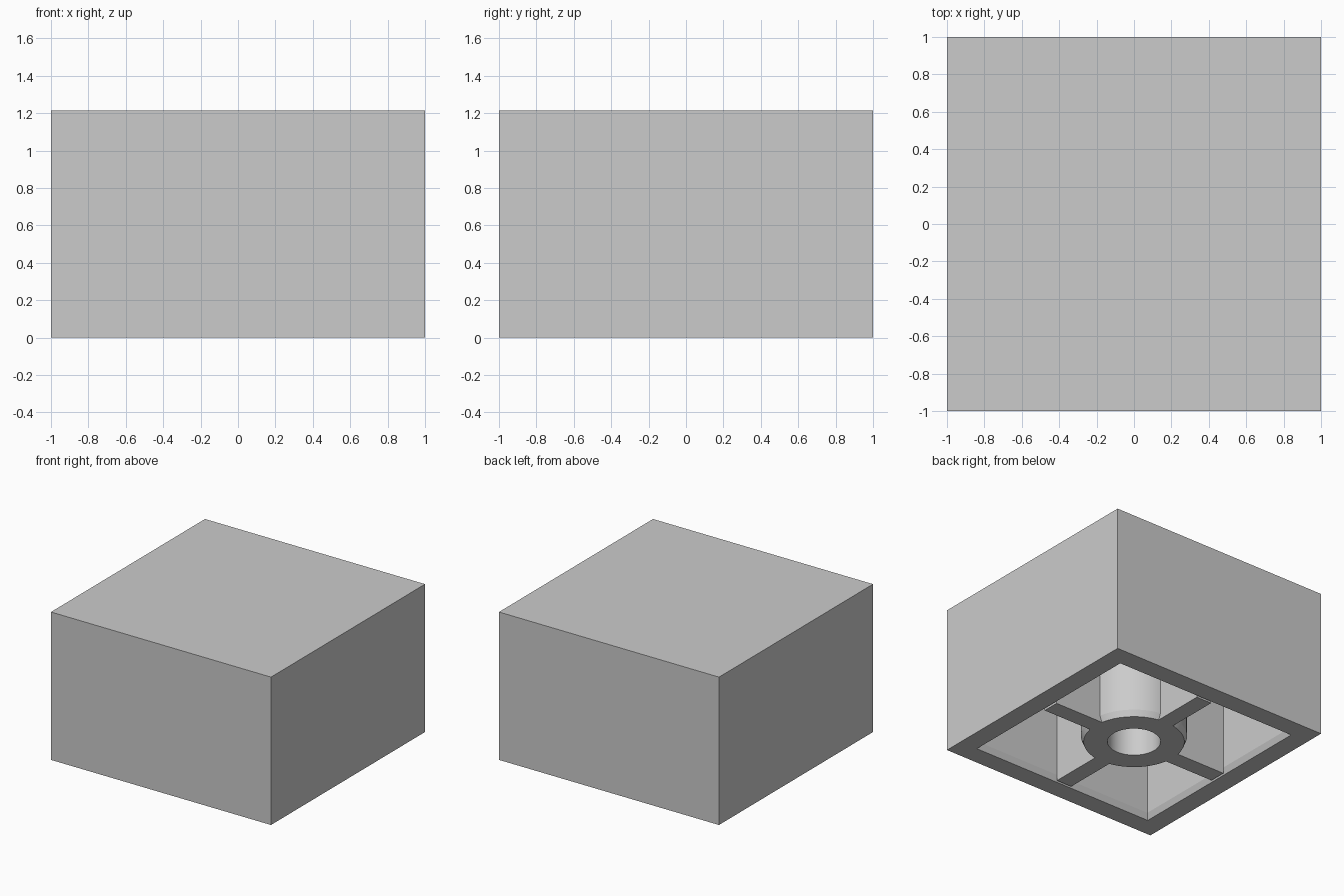
import bpy, bmesh, math
from mathutils import Matrix

cube = bpy.data.objects.get("Cube")
if cube:
    bpy.data.objects.remove(cube, do_unlink=True)

HEIGHT = 1.215      # overall height
CEILING = 1.05      # underside of the top plate
INNER = 0.82        # half width of the cavity
LIP = 0.02          # bevel width at the open edge
LIP_RISE = 0.05     # bevel height at the open edge
TUBE, BORE = 0.40, 0.20
RIB = 0.07          # half thickness of a rib

grey = bpy.data.materials.new("plain grey")
grey.use_nodes = True
colour = (0.6, 0.6, 0.6, 1)
grey.diffuse_color = colour
grey.node_tree.nodes["Principled BSDF"].inputs["Base Color"].default_value = colour


def finish(name, bm):
    bmesh.ops.recalc_face_normals(bm, faces=bm.faces)
    mesh = bpy.data.meshes.new(name)
    bm.to_mesh(mesh)
    bm.free()
    mesh.materials.append(grey)
    obj = bpy.data.objects.new(name, mesh)
    bpy.context.collection.objects.link(obj)
    return obj


def loft(name, profile, sides, capped):
    """Join regular rings of (radius, z); cap both ends or close the loop."""
    bm = bmesh.new()
    rings = []
    for radius, z in profile:
        angles = [math.tau * (i + 0.5) / sides for i in range(sides)]
        rings.append([bm.verts.new((radius * math.cos(a), radius * math.sin(a), z))
                      for a in angles])
    pairs = list(zip(rings, rings[1:]))
    if capped:
        bm.faces.new(rings[0])
        bm.faces.new(rings[-1])
    else:
        pairs.append((rings[-1], rings[0]))
    for low, high in pairs:
        for i in range(sides):
            j = (i + 1) % sides
            bm.faces.new((low[i], low[j], high[j], high[i]))
    return finish(name, bm)


# Square shell: top plate, outer walls, bevelled opening and deep cavity
diagonal = math.sqrt(2)
loft("shell", [(w * diagonal, z) for w, z in (
    (1, HEIGHT), (1, 0), (INNER + LIP, 0), (INNER, LIP_RISE), (INNER, CEILING))],
    4, True)

# Central hollow tube with a bevelled outer rim
tube = loft("center_tube", [
    (TUBE, CEILING), (TUBE, LIP_RISE), (TUBE - LIP, 0), (BORE, 0), (BORE, CEILING)],
    48, False)
bpy.ops.object.select_all(action='DESELECT')
tube.select_set(True)
bpy.context.view_layer.objects.active = tube
bpy.ops.object.shade_smooth_by_angle(angle=math.radians(15))

# Four ribs tying the tube to the walls
start = TUBE - LIP - 0.01
for k, side in enumerate(("left", "back", "right", "front")):
    bm = bmesh.new()
    bmesh.ops.create_cube(bm, size=1)
    bmesh.ops.scale(bm, vec=(INNER - start, 2 * RIB, CEILING), verts=bm.verts)
    bmesh.ops.translate(bm, vec=((INNER + start) / 2, 0, CEILING / 2), verts=bm.verts)
    bmesh.ops.rotate(bm, cent=(0, 0, 0), verts=bm.verts,
                     matrix=Matrix.Rotation(k * math.pi / 2, 3, 'Z'))
    finish(side + "_rib", bm)
